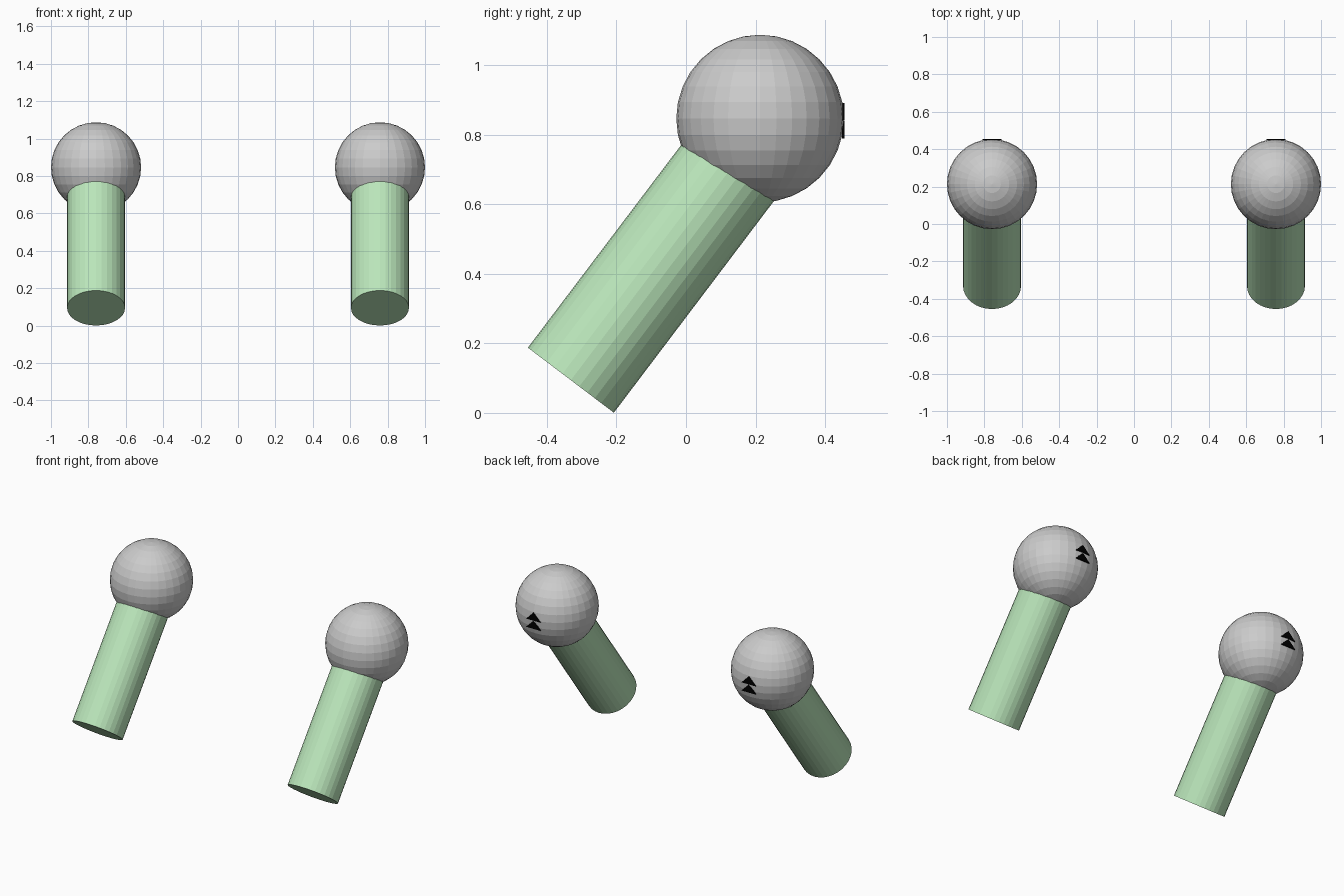
import bpy
import bmesh
from math import radians
from mathutils import Matrix, Vector

if "Cube" in bpy.data.objects:
    bpy.data.objects.remove(bpy.data.objects["Cube"])

SIDE_X = 0.759
BALL_R, BALL_Y, BALL_Z = 0.241, 0.213, 0.846
TUBE_R, TUBE_LEN = 0.155, 0.85


def material(name, color):
    mat = bpy.data.materials.new(name)
    mat.diffuse_color = color
    mat.use_nodes = True
    mat.node_tree.nodes["Principled BSDF"].inputs["Base Color"].default_value = mat.diffuse_color
    return mat


def add_object(name, bm, mat=None):
    bmesh.ops.recalc_face_normals(bm, faces=bm.faces)
    mesh = bpy.data.meshes.new(name)
    bm.to_mesh(mesh)
    bm.free()
    if mat:
        mesh.materials.append(mat)
    obj = bpy.data.objects.new(name, mesh)
    bpy.context.collection.objects.link(obj)
    return obj


green = material("green", (0.5, 0.8, 0.5, 1))
black = material("black", (0.0, 0.0, 0.0, 1))

for side, x in (("left", -SIDE_X), ("right", SIDE_X)):
    # Grey ball at the upper end
    bm = bmesh.new()
    bmesh.ops.create_uvsphere(bm, u_segments=32, v_segments=16, radius=BALL_R,
                              matrix=Matrix.Translation((x, BALL_Y, BALL_Z)))
    add_object(f"{side}_ball", bm)

    # Green slanted tube, running up into the ball
    bm = bmesh.new()
    tilt = Matrix.Rotation(radians(-37.1), 4, 'X')
    place = Matrix.Translation((x, -0.331, 0.094)) @ tilt
    bmesh.ops.create_cone(bm, cap_ends=True, segments=32, radius1=TUBE_R,
                          radius2=TUBE_R, depth=TUBE_LEN,
                          matrix=place @ Matrix.Translation((0, 0, TUBE_LEN / 2)))
    add_object(f"{side}_tube", bm, green)

    # Two small arrowheads stacked on the back of the ball
    bm = bmesh.new()
    for base_z in (0.789, 0.841):
        tri = [bm.verts.new((x + dx, 0.448, base_z + dz))
               for dx, dz in ((-0.05, 0), (0.05, 0), (0, 0.05))]
        face = bm.faces.new(tri)
        ext = bmesh.ops.extrude_face_region(bm, geom=[face])
        moved = [v for v in ext["geom"] if isinstance(v, bmesh.types.BMVert)]
        bmesh.ops.translate(bm, verts=moved, vec=Vector((0, 0.007, 0)))
    add_object(f"{side}_arrow_marks", bm, black)
